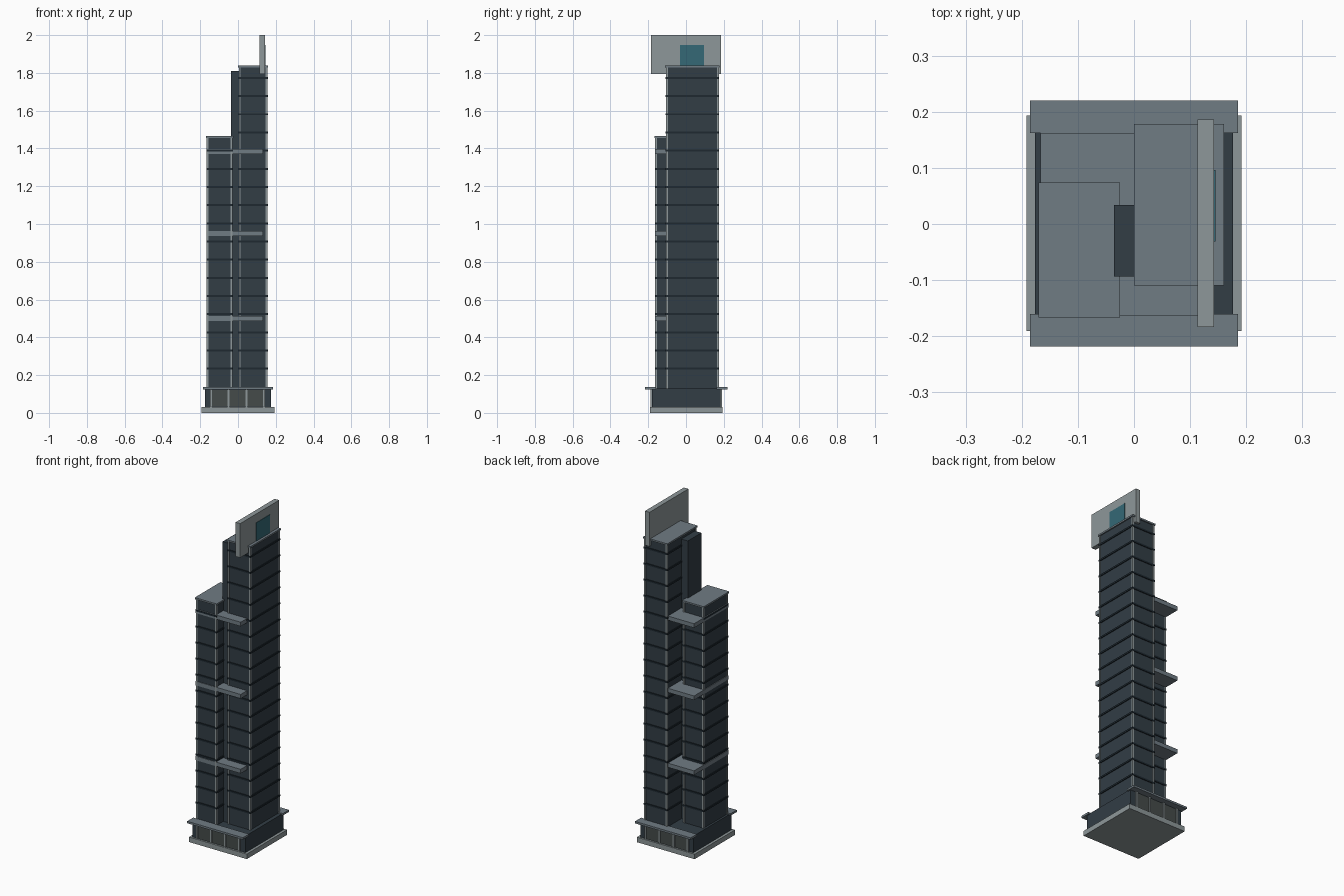
import bpy, bmesh
from mathutils import Matrix, Vector

if "Cube" in bpy.data.objects:
    bpy.data.objects.remove(bpy.data.objects["Cube"])


def material(name, rgb):
    m = bpy.data.materials.new(name)
    m.diffuse_color = (*rgb, 1)
    m.use_nodes = True
    m.node_tree.nodes["Principled BSDF"].inputs["Base Color"].default_value = m.diffuse_color
    return m


GLASS = material("dark_glass", (0.032, 0.047, 0.060))
LEDGE = material("ledge_dark", (0.013, 0.022, 0.030))
ROOF = material("roof_grey", (0.16, 0.20, 0.23))
STONE = material("pale_stone", (0.27, 0.31, 0.32))
LOBBY = material("lobby_glass", (0.060, 0.070, 0.068))
TEAL = material("teal_panel", (0.035, 0.14, 0.18))


def boxes(name, spans, mat):
    """One object from boxes given as (x0, x1, y0, y1, z0, z1)."""
    bm = bmesh.new()
    for x0, x1, y0, y1, z0, z1 in spans:
        centre = Vector(((x0 + x1) / 2, (y0 + y1) / 2, (z0 + z1) / 2))
        size = Matrix.Diagonal((x1 - x0, y1 - y0, z1 - z0, 1))
        bmesh.ops.create_cube(bm, size=1, matrix=Matrix.Translation(centre) @ size)
    me = bpy.data.meshes.new(name)
    bm.to_mesh(me)
    bm.free()
    me.materials.append(mat)
    ob = bpy.data.objects.new(name, me)
    bpy.context.collection.objects.link(ob)
    return ob


def tower(name, x0, x1, y0, y1, top, floors):
    """Glass shaft with roof cap, floor ledges and corner posts; extents are the cap's."""
    d = 0.007
    bx0, bx1, by0, by1 = x0 + d, x1 - d, y0 + d, y1 - d
    boxes(name + "_shaft", [(bx0, bx1, by0, by1, 0.125, top - 0.008)], GLASS)
    boxes(name + "_roof_cap", [(x0, x1, y0, y1, top - 0.01, top)], ROOF)
    e = 0.005
    ledges = []
    for i in range(floors):
        z = 0.234 + i * 0.0962
        ledges.append((bx0 - e, bx1 + e, by0 - e, by1 + e, z - 0.005, z + 0.005))
    boxes(name + "_floor_ledges", ledges, LEDGE)
    p = 0.005
    posts = [(x - p, x + p, y - p, y + p, 0.13, top - 0.01)
             for x in (bx0 + 0.002, bx1 - 0.002) for y in (by0 + 0.002, by1 - 0.002)]
    boxes(name + "_corner_posts", posts, STONE)


# Base and podium
boxes("base_slab", [(-0.192, 0.192, -0.191, 0.193, 0, 0.03)], STONE)
boxes("podium", [(-0.176, 0.176, -0.18, 0.182, 0.03, 0.13)], GLASS)

# Entrance glass, columns and canopies on front and back
for side, s in (("front", -1), ("back", 1)):
    def y_span(a, b):
        return sorted((0.001 + s * a, 0.001 + s * b))
    boxes(side + "_lobby_glass", [(-0.145, 0.14, *y_span(0.178, 0.184), 0.033, 0.121)], LOBBY)
    boxes(side + "_columns", [(x - 0.005, x + 0.005, *y_span(0.18, 0.19), 0.03, 0.127)
                              for x in (-0.143, -0.05, 0.045, 0.138)], STONE)
    boxes(side + "_canopy", [(-0.185, 0.185, *y_span(0.161, 0.219), 0.125, 0.137)], ROOF)

# Two towers and the service core between them
tower("low_tower", -0.17, -0.025, -0.167, 0.074, 1.466, 13)
tower("tall_tower", 0.0, 0.16, -0.11, 0.178, 1.838, 17)
boxes("service_core", [(-0.036, 0.012, -0.094, 0.034, 0.13, 1.81)], GLASS)

# Terrace slabs passing through both towers
boxes("sky_terraces", [(-0.167, 0.132, -0.163, 0.162, z - 0.0125, z + 0.0125)
                       for z in (0.50, 0.95, 1.384)], ROOF)

# Rooftop blade and its inset panel
boxes("crown_blade", [(0.113, 0.143, -0.184, 0.186, 1.795, 2.0)], STONE)
boxes("crown_panel", [(0.138, 0.1455, -0.031, 0.096, 1.836, 1.948)], TEAL)
